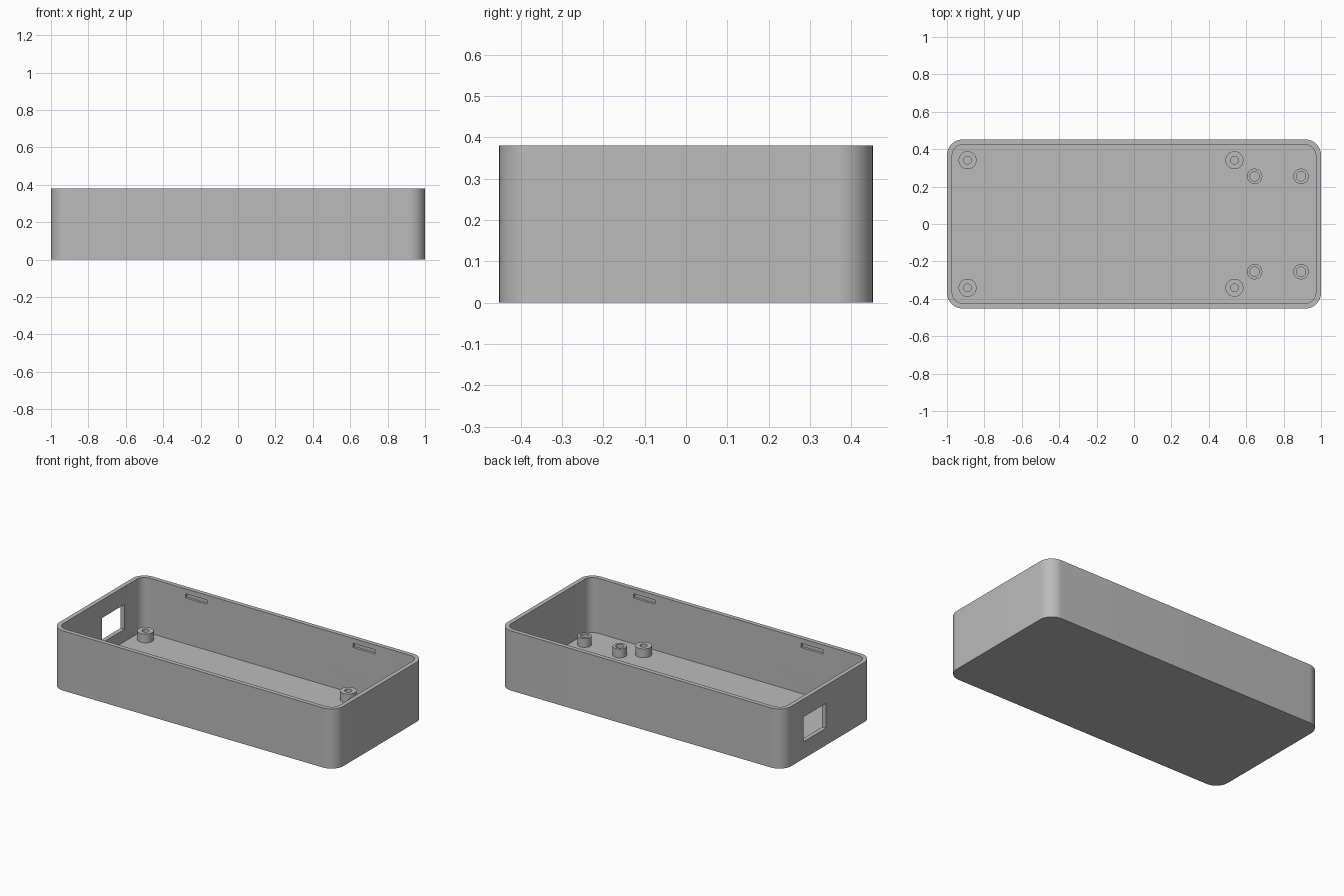
import bpy, bmesh, math
from mathutils import Matrix

cube = bpy.data.objects.get("Cube")
if cube:
    bpy.data.objects.remove(cube, do_unlink=True)

LENGTH, WIDTH, HEIGHT = 2.0, 0.904, 0.38
WALL, FLOOR, CORNER = 0.028, 0.03, 0.085
POST_TOP = 0.086

grey = bpy.data.materials.new("plastic_grey")
grey.use_nodes = True
colour = (0.5, 0.5, 0.5, 1)
grey.diffuse_color = colour
grey.node_tree.nodes["Principled BSDF"].inputs["Base Color"].default_value = colour


def rounded_rect(length, width, radius, steps=12):
    """Outline of a rectangle with rounded corners."""
    pts = []
    for i, (sx, sy) in enumerate([(1, 1), (-1, 1), (-1, -1), (1, -1)]):
        for k in range(steps + 1):
            a = math.pi / 2 * (i + k / steps)
            pts.append((sx * (length / 2 - radius) + radius * math.cos(a),
                        sy * (width / 2 - radius) + radius * math.sin(a)))
    return pts


def circle(radius, sides=40):
    return [(radius * math.cos(2 * math.pi * k / sides),
             radius * math.sin(2 * math.pi * k / sides)) for k in range(sides)]


def finish(name, bm, location=(0, 0, 0)):
    bmesh.ops.recalc_face_normals(bm, faces=bm.faces)
    mesh = bpy.data.meshes.new(name)
    bm.to_mesh(mesh)
    bm.free()
    obj = bpy.data.objects.new(name, mesh)
    obj.location = location
    mesh.materials.append(grey)
    bpy.context.collection.objects.link(obj)
    return obj


def activate(obj):
    bpy.ops.object.select_all(action='DESELECT')
    obj.select_set(True)
    bpy.context.view_layer.objects.active = obj


def smooth(obj):
    activate(obj)
    bpy.ops.object.shade_smooth_by_angle(angle=math.radians(30))


def cup(name, outer, inner, bottom, top, inside, location=(0, 0, 0)):
    """Open-topped solid: outer wall, flat rim, inner wall and inside floor."""
    bm = bmesh.new()
    rings = [[bm.verts.new((x, y, z)) for x, y in outline] for outline, z in
             [(outer, bottom), (outer, top), (inner, top), (inner, inside)]]
    n = len(outer)
    for a, b in zip(rings, rings[1:]):
        for i in range(n):
            j = (i + 1) % n
            bm.faces.new((a[i], a[j], b[j], b[i]))
    bm.faces.new(rings[0][::-1])
    bm.faces.new(rings[-1])
    return finish(name, bm, location)


def cut(target, centre, size):
    """Cut a box-shaped opening and discard the cutter."""
    bm = bmesh.new()
    bmesh.ops.create_cube(bm, size=1, matrix=Matrix.Diagonal((*size, 1)))
    cutter = finish("cutter", bm, centre)
    cutter.hide_render = True
    mod = target.modifiers.new("opening", 'BOOLEAN')
    mod.operation, mod.solver, mod.object = 'DIFFERENCE', 'EXACT', cutter
    activate(target)
    bpy.ops.object.modifier_apply(modifier=mod.name)
    bpy.data.objects.remove(cutter, do_unlink=True)


# Open enclosure
case = cup("enclosure",
           rounded_rect(LENGTH, WIDTH, CORNER),
           rounded_rect(LENGTH - 2 * WALL, WIDTH - 2 * WALL, CORNER - WALL),
           0, HEIGHT, FLOOR)

# Connector window through the right end wall
cut(case, (-LENGTH / 2, 0.133, 0.187), (0.15, 0.225, 0.158))

# Snap-fit slots recessed into the inside of the long walls
for sx in (-1, 1):
    for sy in (-1, 1):
        cut(case, (sx * 0.59, sy * (WIDTH / 2 - WALL), 0.335), (0.153, 0.03, 0.027))
smooth(case)

# Hollow screw posts: four large, four small
for label, xs, y, outer, inner in [("large_post", (-0.89, 0.537), 0.341, 0.048, 0.021),
                                   ("small_post", (0.645, 0.893), 0.255, 0.041, 0.025)]:
    for x in xs:
        for side in (-1, 1):
            smooth(cup(label, circle(outer), circle(inner), FLOOR - 0.005,
                       POST_TOP, FLOOR + 0.002, (x, side * y, 0)))
